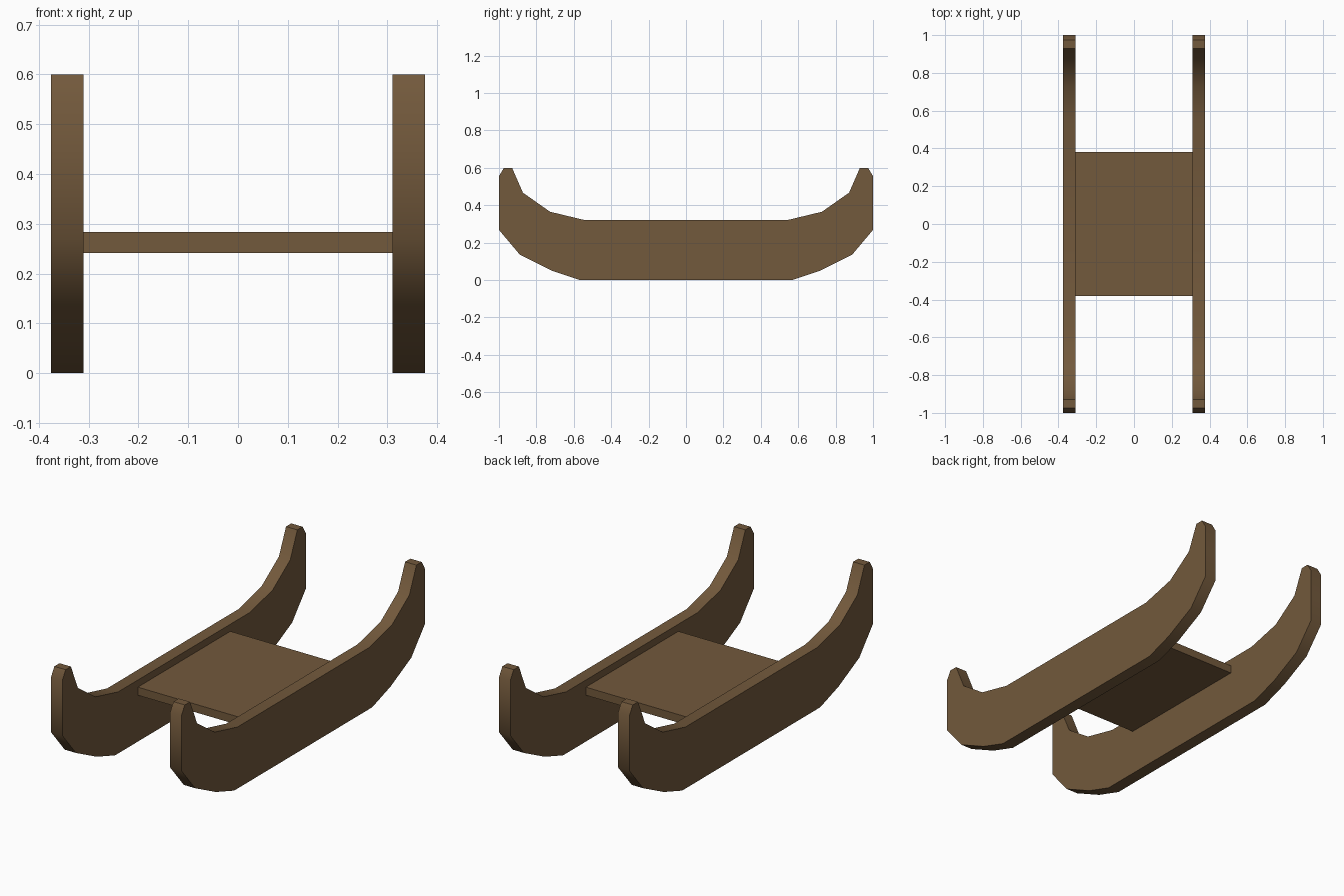
import bpy, bmesh, math

if "Cube" in bpy.data.objects:
    bpy.data.objects.remove(bpy.data.objects["Cube"])

wood = bpy.data.materials.new("brown_wood")
wood.diffuse_color = (0.17, 0.10, 0.045, 1)
wood.use_nodes = True
wood.node_tree.nodes["Principled BSDF"].inputs["Base Color"].default_value = wood.diffuse_color

# Half of the runner outline (y, z): bottom to curled tip and back along the top
HALF = [(0.567, 0), (0.717, 0.05), (0.888, 0.135), (1.0, 0.268), (1.0, 0.555),
        (0.973, 0.6), (0.93, 0.6), (0.872, 0.467), (0.727, 0.365), (0.54, 0.32)]
OUTLINE = HALF + [(-y, z) for y, z in reversed(HALF)]
INNER, OUTER = 0.31, 0.375


def finish(obj):
    obj.data.materials.append(wood)
    return obj


def make_runner(name, x0, x1):
    bm = bmesh.new()
    face = bm.faces.new([bm.verts.new((x0, y, z)) for y, z in OUTLINE])
    ext = bmesh.ops.extrude_face_region(bm, geom=[face], use_keep_orig=True)
    verts = [g for g in ext["geom"] if isinstance(g, bmesh.types.BMVert)]
    bmesh.ops.translate(bm, verts=verts, vec=(x1 - x0, 0, 0))
    bmesh.ops.recalc_face_normals(bm, faces=bm.faces)
    mesh = bpy.data.meshes.new(name)
    bm.to_mesh(mesh)
    bm.free()
    obj = bpy.data.objects.new(name, mesh)
    bpy.context.collection.objects.link(obj)
    bpy.ops.object.select_all(action='DESELECT')
    obj.select_set(True)
    bpy.context.view_layer.objects.active = obj
    bpy.ops.object.shade_smooth_by_angle(angle=math.radians(45))
    return finish(obj)


# Curved side runners
make_runner("right_runner", INNER, OUTER)
make_runner("left_runner", -OUTER, -INNER)

# Flat board between the runners
bpy.ops.mesh.primitive_cube_add(size=1, location=(0, 0, 0.262))
board = bpy.context.object
board.name = "board"
board.scale = (2 * INNER, 0.76, 0.042)
bpy.ops.object.transform_apply(location=False, rotation=False, scale=True)
finish(board)
